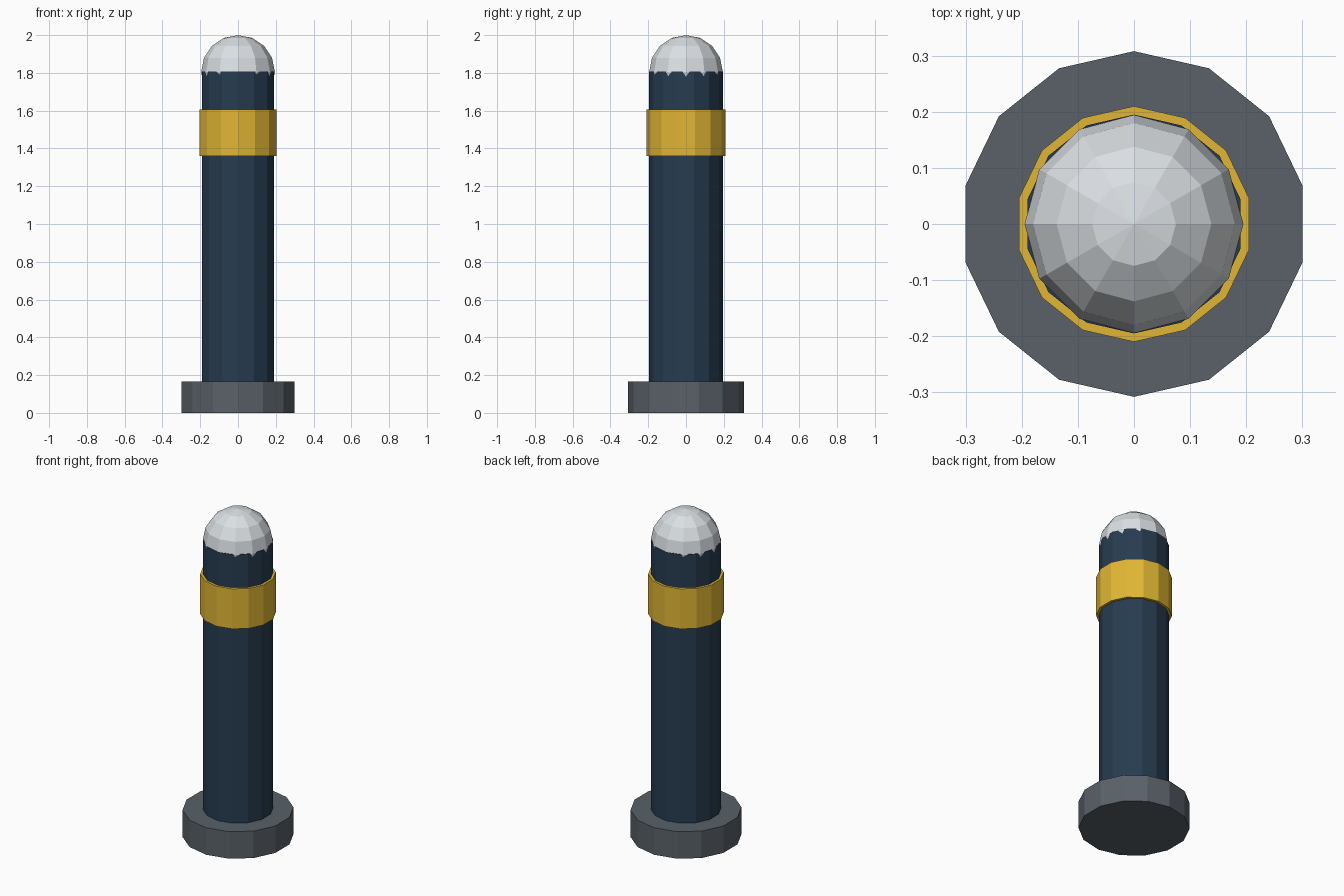
import bpy

# Remove the default cube
cube = bpy.data.objects.get("Cube")
if cube:
    bpy.data.objects.remove(cube, do_unlink=True)


def make_material(name, rgb):
    mat = bpy.data.materials.new(name)
    mat.use_nodes = True
    mat.diffuse_color = (*rgb, 1)
    mat.node_tree.nodes["Principled BSDF"].inputs["Base Color"].default_value = (*rgb, 1)
    return mat


def finish(name, mat):
    obj = bpy.context.object
    obj.name = name
    obj.data.name = name
    obj.data.materials.append(mat)
    bpy.ops.object.shade_flat()
    return obj


SIDES = 14


def drum(name, radius, bottom, top, mat):
    """Upright faceted cylinder between two heights."""
    bpy.ops.mesh.primitive_cylinder_add(
        vertices=SIDES, radius=radius, depth=top - bottom,
        location=(0, 0, (bottom + top) / 2))
    return finish(name, mat)


grey = make_material("dark grey", (0.10, 0.12, 0.14))
navy = make_material("navy blue", (0.02, 0.045, 0.08))
gold = make_material("golden yellow", (0.75, 0.47, 0.035))
silver = make_material("pale silver", (0.70, 0.74, 0.77))

# Foot, post and coloured band
drum("base_plate", 0.308, 0.0, 0.165, grey)
drum("post", 0.195, 0.165, 1.808, navy)
drum("band", 0.21, 1.36, 1.605, gold)

# Rounded cap, its lower half sunk into the post
bpy.ops.mesh.primitive_uv_sphere_add(
    segments=12, ring_count=8, radius=0.195, location=(0, 0, 1.805))
finish("dome_cap", silver)
